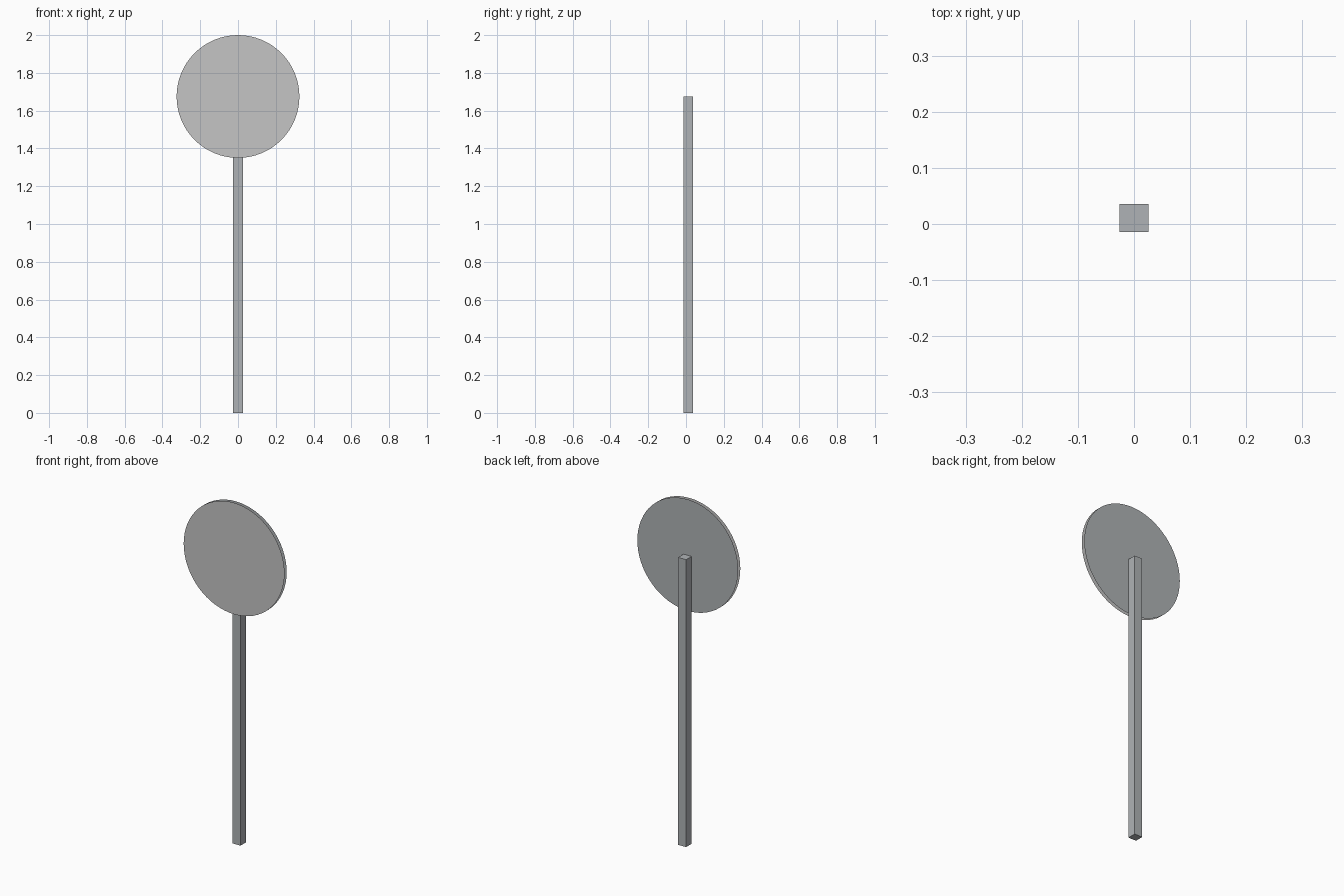
import bpy
import math

cube = bpy.data.objects.get("Cube")
if cube:
    bpy.data.objects.remove(cube, do_unlink=True)


def material(name, rgb):
    mat = bpy.data.materials.new(name)
    mat.use_nodes = True
    mat.diffuse_color = (*rgb, 1)
    mat.node_tree.nodes["Principled BSDF"].inputs["Base Color"].default_value = (*rgb, 1)
    return mat


face_grey = material("light grey", (0.56, 0.56, 0.56))
metal = material("galvanised metal", (0.43, 0.45, 0.465))

RADIUS = 0.325
CENTRE_Z = 2 - RADIUS


def finish(name, mat):
    obj = bpy.context.object
    obj.name = name
    obj.data.name = name
    obj.data.materials.append(mat)
    bpy.ops.object.transform_apply(location=True, rotation=True, scale=True)
    return obj


# Square post reaching up to the middle of the sign
bpy.ops.mesh.primitive_cube_add(size=1, location=(0, 0.011, CENTRE_Z / 2))
bpy.context.object.scale = (0.051, 0.05, CENTRE_Z)
finish("post", metal)


# Two thin open sheets, facing forwards and backwards
def sheet(name, y, turn, mat):
    bpy.ops.mesh.primitive_circle_add(vertices=64, radius=RADIUS, fill_type="NGON",
                                      location=(0, y, CENTRE_Z),
                                      rotation=(turn, 0, 0))
    finish(name, mat)


sheet("sign_front", -0.036, math.pi / 2, face_grey)
sheet("sign_back", -0.016, -math.pi / 2, metal)
